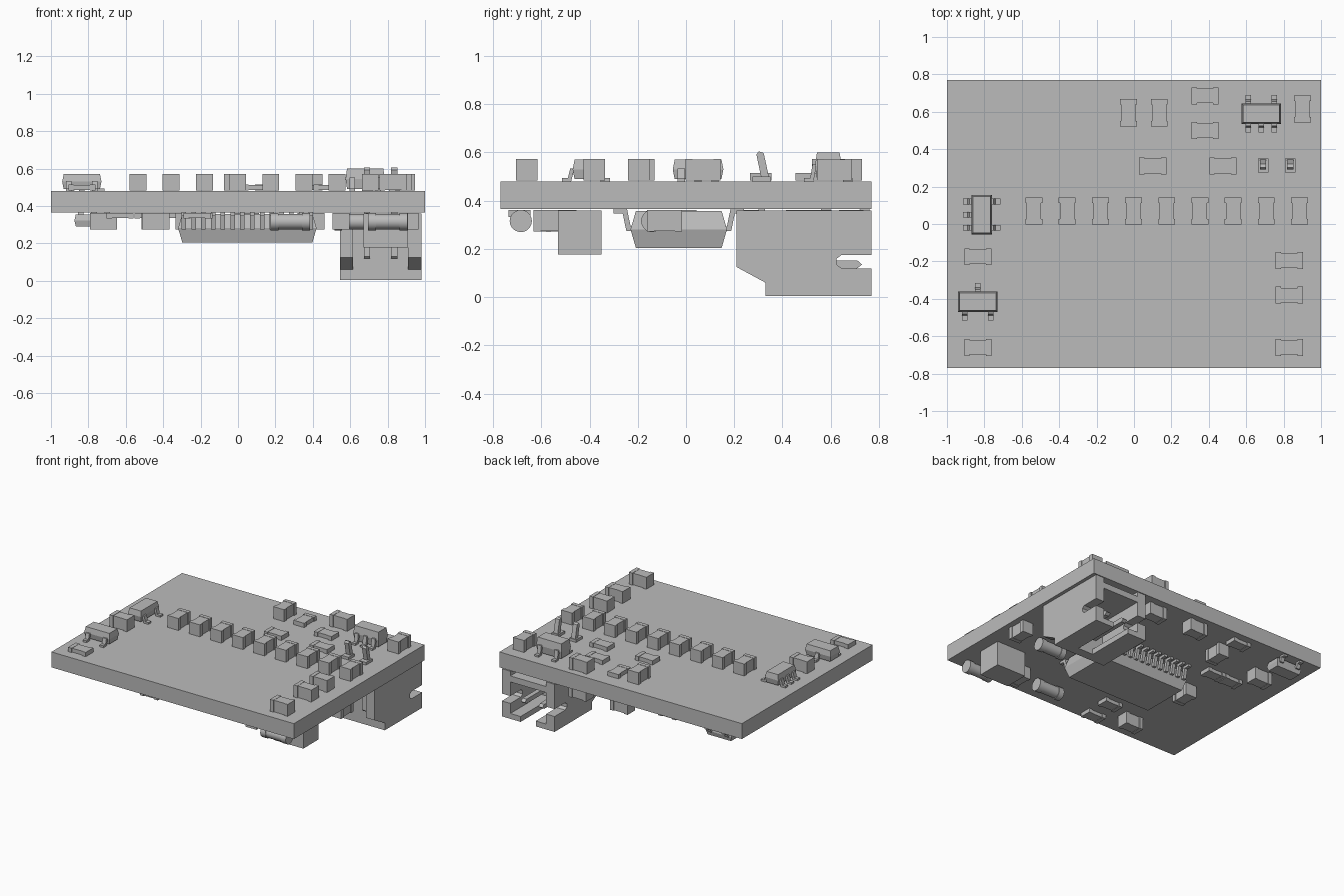
import bpy, bmesh
from math import pi
from mathutils import Matrix, Vector

cube = bpy.data.objects.get("Cube")
if cube:
    bpy.data.objects.remove(cube)

grey = bpy.data.materials.new("plain grey")
grey.use_nodes = True
colour = (0.5, 0.5, 0.5, 1)
grey.diffuse_color = colour
grey.node_tree.nodes["Principled BSDF"].inputs["Base Color"].default_value = colour

TOP, UNDER = 0.48, 0.365


def finish(name, bm, x=0, y=0, turn=0, z=TOP, smooth=False):
    """Place a part on the board; parts on the underside are flipped over."""
    m = Matrix.Translation((x, y, z)) @ Matrix.Rotation(turn, 4, "Z")
    if z == UNDER:
        m = m @ Matrix.Rotation(pi, 4, "X")
    bm.transform(m)
    bmesh.ops.recalc_face_normals(bm, faces=bm.faces)
    mesh = bpy.data.meshes.new(name)
    bm.to_mesh(mesh)
    bm.free()
    mesh.materials.append(grey)
    ob = bpy.data.objects.new(name, mesh)
    bpy.context.collection.objects.link(ob)
    if smooth:
        bpy.context.view_layer.objects.active = ob
        ob.select_set(True)
        bpy.ops.object.shade_smooth_by_angle()
        ob.select_set(False)
    return ob


def box(bm, x0, x1, y0, y1, z0, z1):
    m = Matrix.Translation(((x0 + x1) / 2, (y0 + y1) / 2, (z0 + z1) / 2))
    m = m @ Matrix.Diagonal((x1 - x0, y1 - y0, z1 - z0, 1))
    bmesh.ops.create_cube(bm, size=1, matrix=m)


def prism(bm, points, x0, x1):
    """Extrude a y-z profile from x0 to x1."""
    face = bm.faces.new([bm.verts.new((x0, y, z)) for y, z in points])
    new = bmesh.ops.extrude_face_region(bm, geom=[face])["geom"]
    verts = [v for v in new if isinstance(v, bmesh.types.BMVert)]
    bmesh.ops.translate(bm, verts=verts, vec=(x1 - x0, 0, 0))


def moulded(bm, length, width, low, high, inset):
    """Package body, widest at mid height."""
    mid = (low + high) / 2
    rings = []
    for z, d in ((low, inset), (mid, 0), (high, inset)):
        a, b = length / 2 - d, width / 2 - d
        rings.append([bm.verts.new((sx * a, sy * b, z))
                      for sx, sy in ((-1, -1), (1, -1), (1, 1), (-1, 1))])
    for lo, hi in zip(rings, rings[1:]):
        for i in range(4):
            j = (i + 1) % 4
            bm.faces.new((lo[i], lo[j], hi[j], hi[i]))
    bm.faces.new(rings[0])
    bm.faces.new(rings[2])


def lead(bm, x, side, start, reach, height, width, t):
    """Gull-wing leg bent down to the board."""
    a, b, end = start + reach * 0.3, start + reach * 0.5, start + reach
    upper = [(start - 0.02, height), (a, height), (b, t), (end, t)]
    lower = [(end, 0), (b - t, 0), (a - t, height - t), (start - 0.02, height - t)]
    prism(bm, [(side * y, z) for y, z in upper + lower], x - width / 2, x + width / 2)


def chip(name, x, y, turn=0, height=0.092, z=TOP, length=0.145, width=0.09):
    """Chip part with end terminals slightly wider than the middle."""
    bm = bmesh.new()
    h, w, cap = length / 2, width / 2, length * 0.2
    box(bm, cap - h, h - cap, 0.006 - w, w - 0.006, 0.004, height - 0.002)
    for s in (-1, 1):
        box(bm, *sorted((s * h, s * (h - cap))), -w, w, 0.003, height)
    finish(name, bm, x, y, turn, z)


def transistor(name, x, y, turn, plus, minus, high=0.09, z=TOP):
    """Small moulded package with legs at the given offsets."""
    bm = bmesh.new()
    moulded(bm, 0.21, 0.11, 0.01, high, 0.008)
    for side, offsets in ((1, plus), (-1, minus)):
        for o in offsets:
            lead(bm, o, side, 0.05, 0.05, high * 0.6, 0.03, 0.014)
    finish(name, bm, x, y, turn, z)


def barrel(name, x, y, length=0.21, r=0.046):
    """Cylindrical diode with metal end caps."""
    bm = bmesh.new()
    for c, l, rad in ((0, length * 0.7, r - 0.005),
                      (-length * 0.4, length * 0.2, r), (length * 0.4, length * 0.2, r)):
        m = Matrix.Translation((c, 0, r + 0.003)) @ Matrix.Rotation(pi / 2, 4, "Y")
        bmesh.ops.create_cone(bm, cap_ends=True, segments=24, radius1=rad,
                              radius2=rad, depth=l, matrix=m)
    finish(name, bm, x, y, 0, UNDER, smooth=True)


# Circuit board
bm = bmesh.new()
box(bm, -1, 1, -0.77, 0.77, UNDER, TOP)
finish("board", bm, z=0)

# Upper side chips
UP = pi / 2
for i in range(9):
    chip("row_capacitor", -0.535 + i * 0.1775, 0.07, UP)
for x, y in ((-0.03, 0.595), (0.9, 0.615)):
    chip("upright_capacitor", x, y, UP)
for x, y in ((0.38, 0.685), (0.83, -0.195), (0.83, -0.38), (0.83, -0.66), (-0.835, -0.175)):
    chip("capacitor", x, y)
for x, y, turn in ((0.135, 0.595, UP), (0.38, 0.5, 0), (0.1, 0.31, 0),
                   (0.475, 0.31, 0), (-0.835, -0.66, 0)):
    chip("resistor", x, y, turn, 0.035)

# Upper side transistors
pair, three = (-0.07, 0.07), (-0.07, 0, 0.07)
transistor("regulator", 0.68, 0.59, 0, pair, three, 0.12)
transistor("left_five_leg_package", -0.815, 0.05, -UP, pair, three)
transistor("left_transistor", -0.835, -0.415, 0, (0,), pair)

# Large integrated circuit under the board
bm = bmesh.new()
moulded(bm, 0.74, 0.4, 0.008, 0.16, 0.022)
for i in range(14):
    for side in (-1, 1):
        lead(bm, -0.34 + i * 0.0523, side, 0.195, 0.075, 0.09, 0.024, 0.018)
finish("main_chip", bm, 0.05, -0.03, 0, UNDER)

# Other parts under the board
for x, y, turn in ((0.39, 0.68, 0), (0.04, 0.69, 0), (-0.29, 0.53, UP), (-0.72, 0.46, 0),
                   (-0.47, -0.03, UP), (-0.44, -0.56, 0), (0.55, -0.56, UP), (0.92, -0.09, UP)):
    chip("lower_capacitor", x, y, turn, z=UNDER)
for x, y in ((-0.35, 0.68), (-0.48, 0.26), (-0.63, 0.26), (-0.21, -0.5), (-0.22, -0.69)):
    chip("lower_resistor", x, y, 0, 0.032, UNDER)
transistor("lower_transistor", -0.77, 0.66, 0, (0,), pair, 0.075, UNDER)
barrel("corner_diode", 0.8, -0.685)
barrel("middle_diode", 0.28, -0.57)
barrel("inner_diode", 0.62, -0.14)
bm = bmesh.new()
box(bm, 0.67, 0.91, -0.53, -0.35, 0.178, 0.36)
finish("tall_block", bm, z=0)

# Cable socket: slotted side walls, roof, rear wall and split floor
L, R, WALL = 0.545, 0.98, 0.07
side = [(0.21, 0.36), (0.77, 0.36), (0.77, 0.175), (0.645, 0.175), (0.625, 0.16),
        (0.625, 0.135), (0.645, 0.12), (0.77, 0.12), (0.77, 0.005), (0.33, 0.005),
        (0.33, 0.06), (0.21, 0.125)]
bm = bmesh.new()
prism(bm, side, L, L + WALL)
prism(bm, side, R - WALL, R)
box(bm, L + WALL, R - WALL, 0.33, 0.4, 0.005, 0.36)
box(bm, L + WALL, R - WALL, 0.4, 0.77, 0.28, 0.325)
for x0, x1 in ((L + WALL, 0.7), (0.825, R - WALL)):
    box(bm, x0, x1, 0.4, 0.77, 0.005, 0.045)
finish("socket_housing", bm, z=0)

# Contact pins, bent upward through the board and leaning at the tip
for x in (0.69, 0.835):
    bm = bmesh.new()
    prism(bm, [(0.71, 0.153), (0.73, 0.135), (0.71, 0.12), (0.3, 0.12), (0.29, 0.13),
               (0.3, 0.37), (0.315, 0.48), (0.292, 0.592), (0.302, 0.605), (0.322, 0.598),
               (0.348, 0.48), (0.328, 0.37), (0.328, 0.153)], x - 0.017, x + 0.017)
    finish("contact_pin", bm, z=0)
    # Solder collar round the pin
    bm = bmesh.new()
    box(bm, x - 0.028, x + 0.028, 0.275, 0.35, TOP, TOP + 0.02)
    finish("solder_collar", bm, z=0)
